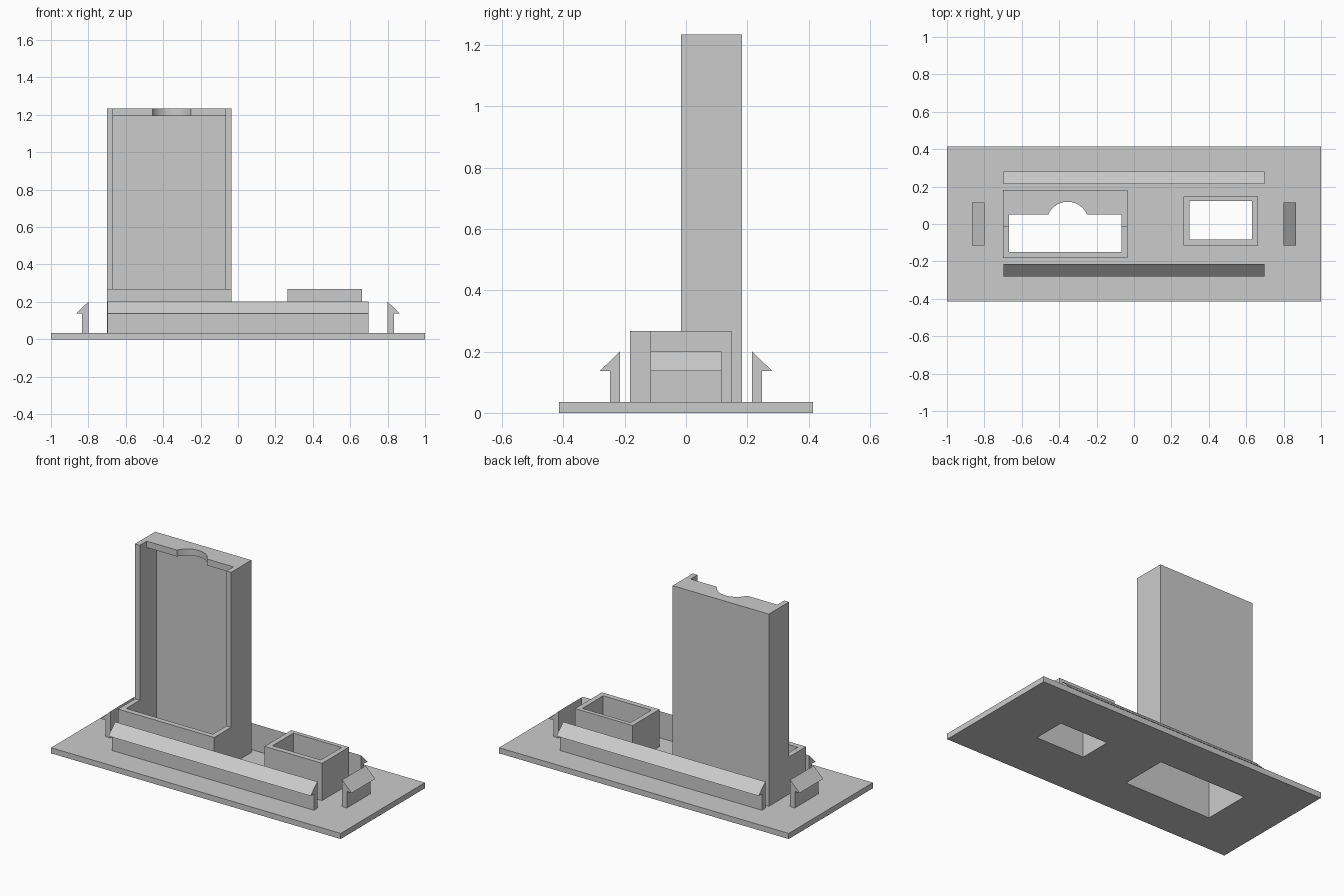
import bpy
import bmesh
from mathutils import Vector

cube = bpy.data.objects.get("Cube")
if cube:
    bpy.data.objects.remove(cube, do_unlink=True)

grey = bpy.data.materials.new("plain grey")
grey.use_nodes = True
colour = (0.6, 0.6, 0.6, 1)
grey.diffuse_color = colour
grey.node_tree.nodes["Principled BSDF"].inputs["Base Color"].default_value = colour


def make_object(name, bm):
    bmesh.ops.recalc_face_normals(bm, faces=bm.faces)
    mesh = bpy.data.meshes.new(name)
    bm.to_mesh(mesh)
    bm.free()
    mesh.materials.append(grey)
    obj = bpy.data.objects.new(name, mesh)
    bpy.context.collection.objects.link(obj)
    return obj


def prism(name, profile, place, start, end):
    """Extrude a 2D profile; place(u, v, w) maps it into the model."""
    bm = bmesh.new()
    face = bm.faces.new([bm.verts.new(place(u, v, start)) for u, v in profile])
    result = bmesh.ops.extrude_face_region(bm, geom=[face])
    shift = Vector(place(0, 0, end)) - Vector(place(0, 0, start))
    new_verts = [g for g in result["geom"] if isinstance(g, bmesh.types.BMVert)]
    bmesh.ops.translate(bm, verts=new_verts, vec=shift)
    return make_object(name, bm)


def box(name, x, y, z):
    corners = [(x[0], y[0]), (x[1], y[0]), (x[1], y[1]), (x[0], y[1])]
    return prism(name, corners, lambda u, v, w: (u, v, w), *z)


def cylinder(name, centre, radius, z):
    bm = bmesh.new()
    bmesh.ops.create_cone(bm, cap_ends=True, segments=48, radius1=radius,
                          radius2=radius, depth=z[1] - z[0])
    bmesh.ops.translate(bm, verts=bm.verts, vec=(*centre, sum(z) / 2))
    return make_object(name, bm)


def cut(obj, *cutters):
    for cutter in cutters:
        mod = obj.modifiers.new("cut", "BOOLEAN")
        mod.operation = "DIFFERENCE"
        mod.solver = "EXACT"
        mod.object = cutter
    bpy.context.view_layer.update()
    evaluated = obj.evaluated_get(bpy.context.evaluated_depsgraph_get())
    mesh = bpy.data.meshes.new_from_object(evaluated)
    obj.modifiers.clear()
    obj.data = mesh


PLATE_TOP = 0.035
RIM = 0.268

# Cutters for the two wells and the top opening of the tower
tower_well = box("tower_well_cutter", (-0.667, -0.068), (-0.15, 0.15), (-0.1, 1.195))
mouth = box("mouth_cutter", (-0.667, -0.068), (-0.15, 0.052), (1.15, 1.4))
notch = cylinder("notch_cutter", (-0.355, 0.006), 0.113, (1.15, 1.4))
small_well = box("small_well_cutter", (0.297, 0.63), (-0.083, 0.122), (-0.1, 0.5))

# Base plate with two through holes
plate = box("base_plate", (-1, 1), (-0.415, 0.415), (0, PLATE_TOP))
cut(plate, tower_well, small_well)

# Hollow tower with a low front bin and an overhanging notched lip
side = [(-0.183, PLATE_TOP), (0.183, PLATE_TOP), (0.183, 1.235),
        (-0.016, 1.235), (-0.016, RIM), (-0.183, RIM)]
tower = prism("tower", side, lambda u, v, w: (w, u, v), -0.7, -0.036)
cut(tower, tower_well, mouth, notch)

# Small open socket
socket = box("socket", (0.265, 0.662), (-0.116, 0.148), (PLATE_TOP, RIM))
cut(socket, small_well)

for cutter in (tower_well, mouth, notch, small_well):
    bpy.data.objects.remove(cutter, do_unlink=True)

# Barbed snap clips: long rails front and back, short ones at the ends
hook = [(0, PLATE_TOP), (0.033, PLATE_TOP), (0.033, 0.137),
        (0.066, 0.137), (0, 0.201)]
for sign, rail, clip in ((-1, "front_rail", "right_clip"), (1, "back_rail", "left_clip")):
    prism(rail, hook, lambda u, v, w: (w, sign * (0.215 + u), v), -0.698, 0.698)
    prism(clip, hook, lambda u, v, w: (sign * (0.8 + u), w, v), -0.116, 0.116)
